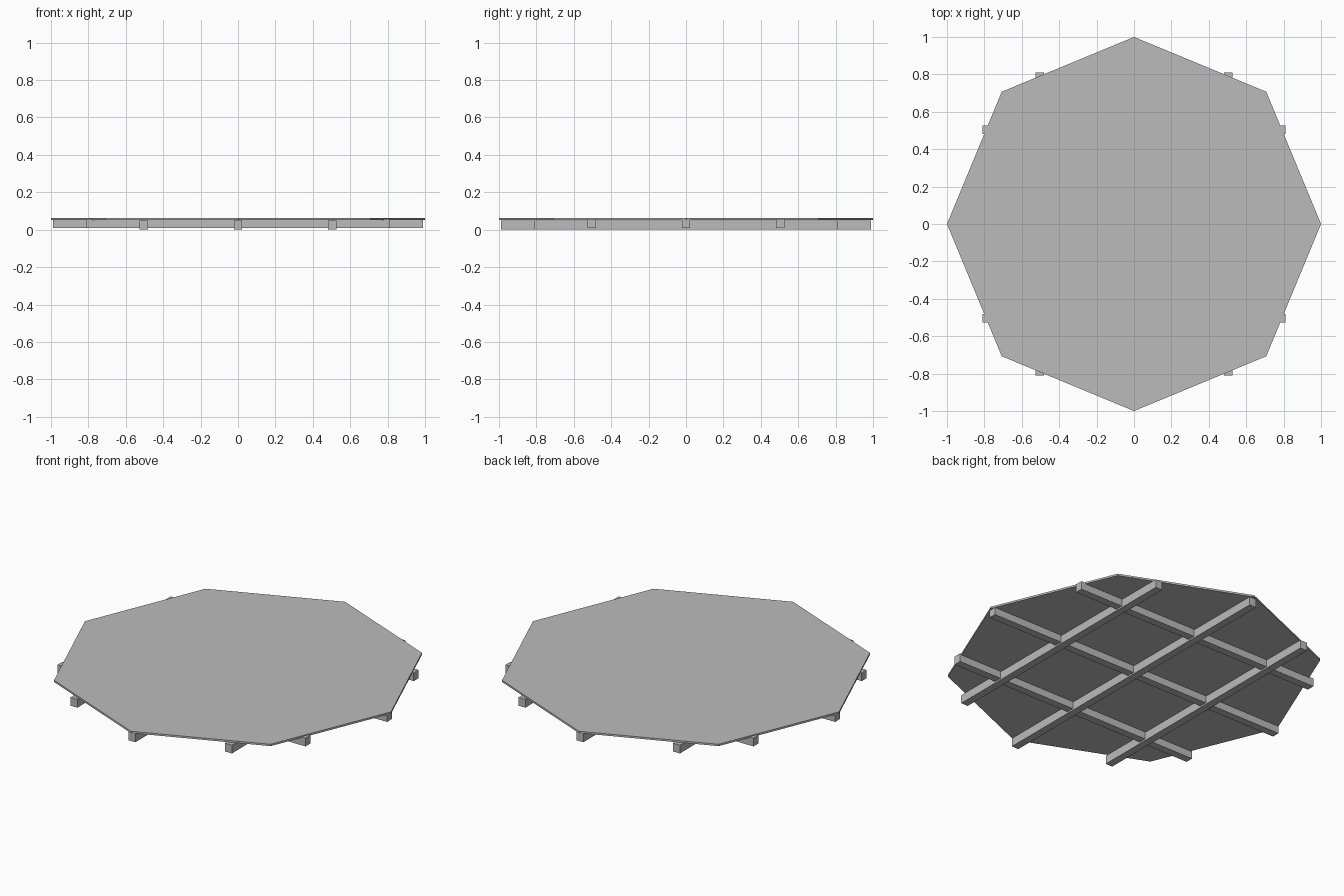
import bpy
import math

default = bpy.data.objects.get("Cube")
if default:
    bpy.data.objects.remove(default, do_unlink=True)

# Single flat grey
GREY = (0.5, 0.5, 0.5, 1.0)
grey = bpy.data.materials.new("plain grey")
grey.use_nodes = True
grey.diffuse_color = GREY
grey.node_tree.nodes["Principled BSDF"].inputs["Base Color"].default_value = GREY


def add_beam(name, center, size):
    bpy.ops.mesh.primitive_cube_add(size=1, location=center)
    beam = bpy.context.object
    beam.name = name
    beam.scale = size
    bpy.ops.object.transform_apply(location=False, rotation=False, scale=True)
    beam.data.materials.append(grey)


# Octagonal deck with a corner on each axis
BOTTOM, TOP = 0.052, 0.063
bpy.ops.mesh.primitive_cylinder_add(
    vertices=8, radius=1, depth=TOP - BOTTOM, location=(0, 0, (BOTTOM + TOP) / 2))
deck = bpy.context.object
deck.name = "deck"
deck.data.materials.append(grey)

# Crossed support beams; the lengthwise ones hang slightly lower
WIDTH, HEIGHT = 0.045, 0.049
for label, offset in (("first", -0.505), ("middle", 0), ("last", 0.505)):
    length = 1.98 if offset == 0 else 1.62
    add_beam(f"{label}_cross_beam", (offset * 0, offset, 0.009 + HEIGHT / 2),
             (length, WIDTH, HEIGHT))
    add_beam(f"{label}_long_beam", (offset, 0, 0.001 + HEIGHT / 2 - 0.001),
             (WIDTH, length, HEIGHT))
